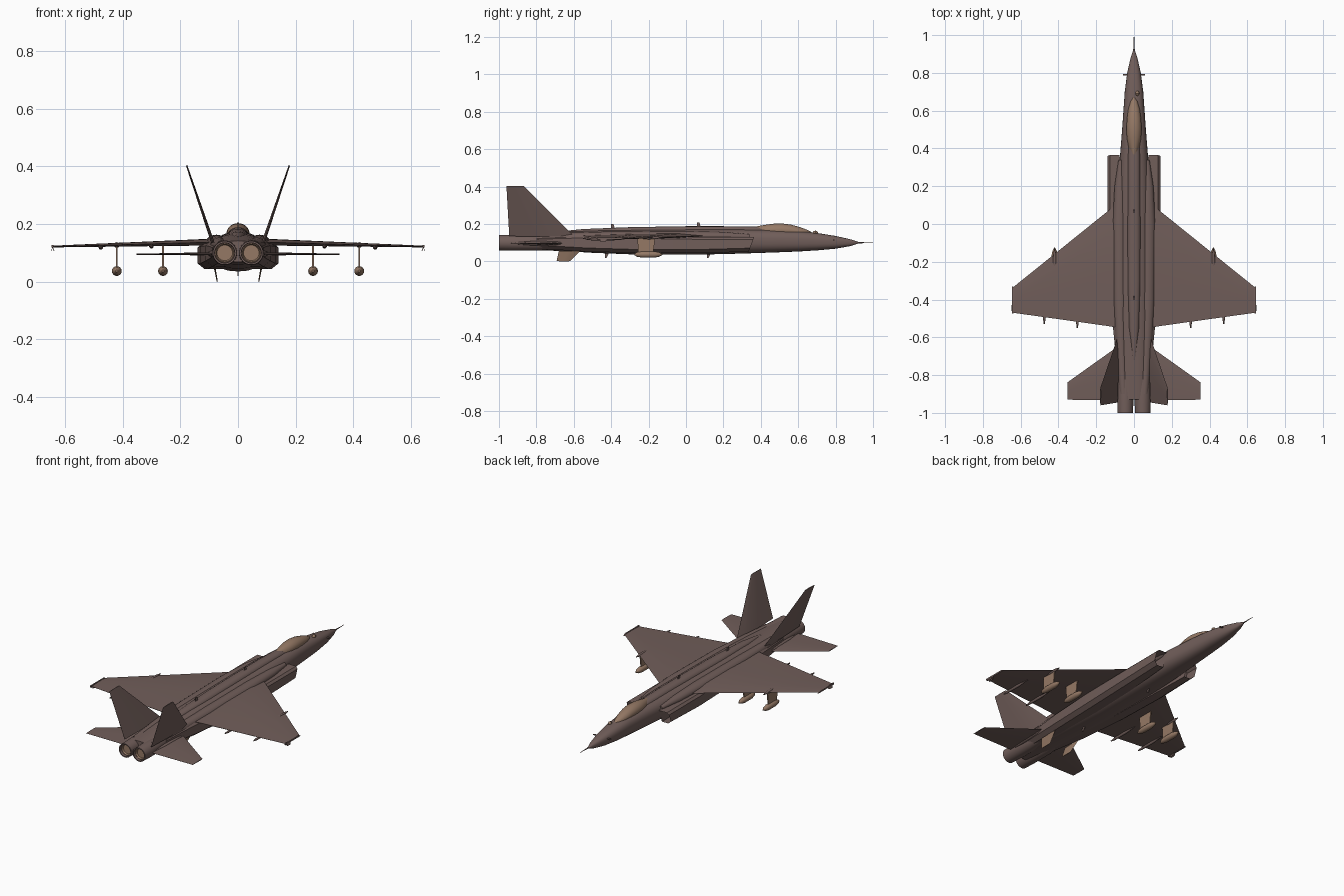
import bpy, bmesh, math
from mathutils import Vector


def material(name, rgb):
    m = bpy.data.materials.new(name)
    m.diffuse_color = (*rgb, 1)
    return m


PAINT = material("brown_paint", (0.165, 0.112, 0.102))
TAN = material("tan", (0.30, 0.19, 0.13))


def finish(name, bm, mat, mirror=False, angle=35):
    bmesh.ops.recalc_face_normals(bm, faces=bm.faces)
    me = bpy.data.meshes.new(name)
    bm.to_mesh(me)
    bm.free()
    me.materials.append(mat)
    ob = bpy.data.objects.new(name, me)
    bpy.context.collection.objects.link(ob)
    bpy.ops.object.select_all(action='DESELECT')
    ob.select_set(True)
    bpy.context.view_layer.objects.active = ob
    bpy.ops.object.shade_smooth_by_angle(angle=math.radians(angle))
    if mirror:
        ob.modifiers.new("mirror", 'MIRROR').use_mirror_merge = False
    return ob


def skin(bm, rings):
    """Bridge closed rings of points and cap both ends."""
    vs = [[bm.verts.new(p) for p in r] for r in rings]
    n = len(vs[0])
    for a, b in zip(vs, vs[1:]):
        for i in range(n):
            j = (i + 1) % n
            bm.faces.new((a[i], a[j], b[j], b[i]))
    return bm.faces.new(vs[0]), bm.faces.new(vs[-1])


def body(name, sections, mat, n=32, power=2.0, mirror=False):
    """Loft of rounded sections: (y, centre x, half width, bottom, top)."""
    rings = []
    for y, cx, w, lo, hi in sections:
        ring = []
        for i in range(n):
            t = 2 * math.pi * i / n
            c, s = math.cos(t), math.sin(t)
            ex = 2 / power
            ring.append((cx + w * math.copysign(abs(c) ** ex, c), y,
                         (lo + hi) / 2 + (hi - lo) / 2 * math.copysign(abs(s) ** ex, s)))
        rings.append(ring)
    bm = bmesh.new()
    skin(bm, rings)
    return finish(name, bm, mat, mirror)


def surface(name, stations, mat, normal=(0, 0, 1)):
    """Thin wing from (leading point, trailing point, thickness) stations."""
    rings = []
    nv = Vector(normal).normalized()
    for lead, trail, t in stations:
        a, b = Vector(lead), Vector(trail)
        rings.append([a, a.lerp(b, .2) + nv * t * .5, a.lerp(b, .55) + nv * t * .45, b + nv * t * .04,
                      b - nv * t * .04, a.lerp(b, .55) - nv * t * .45, a.lerp(b, .2) - nv * t * .5])
    bm = bmesh.new()
    skin(bm, rings)
    return finish(name, bm, mat, True, 20)


def plate(name, outline, t, mat, mirror=True):
    """Outline in 3D, thickened along x."""
    bm = bmesh.new()
    skin(bm, [[(x + s * t / 2, y, z) for x, y, z in outline] for s in (-1, 1)])
    return finish(name, bm, mat, mirror)


def lathe(name, x, z, profile, mat, n=24, mirror=True):
    """Round part along y from (y, radius) pairs."""
    return body(name, [(y, x, r, z - r, z + r) for y, r in profile], mat, n, 2.0, mirror)


# Fuselage, spine and canopy
body("fuselage", [(.925, 0, .003, .097, .103), (.88, 0, .018, .082, .118), (.80, 0, .036, .068, .136),
                  (.70, 0, .049, .059, .152), (.60, 0, .056, .053, .163), (.50, 0, .063, .049, .168),
                  (.36, 0, .074, .044, .172), (.20, 0, .082, .039, .173), (.0, 0, .085, .036, .172),
                  (-.25, 0, .085, .036, .17), (-.5, 0, .085, .046, .165), (-.65, 0, .082, .055, .158),
                  (-.8, 0, .078, .06, .15), (-.93, 0, .07, .068, .142)], PAINT, 40, 2.5)
body("spine", [(.46, 0, .03, .12, .176), (.36, 0, .034, .12, .186), (.2, 0, .035, .12, .188),
               (.0, 0, .036, .12, .188), (-.3, 0, .036, .12, .183), (-.55, 0, .029, .12, .173),
               (-.72, 0, .008, .12, .156)], PAINT, 24, 2.4)
body("canopy", [(.672, 0, .004, .142, .156), (.65, 0, .018, .135, .168), (.61, 0, .030, .13, .183),
                (.56, 0, .037, .13, .197), (.51, 0, .040, .13, .203), (.46, 0, .038, .13, .201),
                (.41, 0, .030, .13, .193), (.36, 0, .012, .13, .184)], TAN, 28)
lathe("nose_probe", 0, .1, [(.91, .005), (.95, .0025), (1.0, .001)], PAINT, 8, False)
lathe("sensor_ball", .018, .154, [(.705, .002), (.70, .008), (.692, .011), (.683, .008), (.678, .002)], TAN, 16, False)
for y, h in ((-.39, .2), (.07, .207)):
    plate("upper_antenna", [(0, y - .012, .17), (0, y + .012, .17), (0, y + .002, h), (0, y - .012, h)], .004, PAINT, False)
for y in (-.42, .125):
    plate("lower_antenna", [(0, y - .012, .06), (0, y + .016, .06), (0, y - .004, .019), (0, y - .014, .019)], .004, PAINT, False)
plate("nose_vane", [(.045, .785, .112), (.045, .795, .112), (.045, .795, .116), (.045, .785, .116)], .025, PAINT)

# Intake trunks with raked, hollow mouths
bm = bmesh.new()
rings = []
for y, xi, xo, lo, hi, rake in ((.35, .076, .14, .052, .13, .03), (.06, .06, .14, .044, .13, 0),
                                (-.25, .05, .13, .044, .135, 0), (-.54, .04, .112, .053, .137, 0),
                                (-.66, .04, .10, .06, .135, 0), (-.80, .04, .088, .068, .13, 0)):
    c = .012
    pts = [(xi, lo), (xo - c * 2, lo), (xo, lo + c * 1.6), (xo, hi - c), (xo - c, hi), (xi, hi)]
    rings.append([(x, y + rake * ((z - lo) / (hi - lo) - .5), z) for x, z in pts])
front, _ = skin(bm, rings)
bmesh.ops.inset_region(bm, faces=[front], thickness=.005)
bmesh.ops.translate(bm, verts=front.verts, vec=(0, -.08, 0))
finish("intake_trunk", bm, PAINT, True)

# Shoulder fairings between the trunks and the spine
body("shoulder", [(.34, .07, .012, .12, .145), (.2, .073, .03, .11, .158), (0, .075, .038, .105, .163),
                  (-.4, .073, .036, .105, .16), (-.65, .066, .03, .10, .153), (-.9, .055, .02, .1, .143)],
     PAINT, 20, 2, True)

# Wings, tailplanes and canted fins
surface("wing", [((.05, .14, .138), (.05, -.555, .138), .026), ((.14, .067, .136), (.14, -.54, .136), .022),
                 ((.64, -.335, .122), (.64, -.47, .122), .006)], PAINT)
surface("tailplane", [((.06, -.63, .097), (.06, -.935, .097), .012),
                      ((.352, -.838, .095), (.352, -.93, .095), .004)], PAINT)
surface("fin", [((.087, -.60, .135), (.087, -.945, .135), .012),
                ((.178, -.867, .403), (.178, -.96, .403), .005)], PAINT, (.27, 0, -.09))
surface("ventral_fin", [((.082, -.565, .055), (.082, -.68, .055), .006),
                        ((.072, -.62, .001), (.072, -.692, .001), .004)], TAN, (1, 0, -.2))
body("tail_root_fairing", [(-.6, .088, .004, .093, .101), (-.7, .093, .012, .086, .108),
                           (-.83, .09, .012, .086, .108), (-.93, .082, .005, .093, .101)], PAINT, 12, 2, True)

# Engines: outer pipe with recessed nozzle disc
lathe("engine_pipe", .046, .1, [(-.65, .03), (-.8, .043), (-.93, .043), (-1.0, .041), (-1.0, .035), (-.97, .033)], PAINT, 32)
lathe("nozzle", .046, .1, [(-.97, .0335), (-.985, .0335), (-.986, .031), (-.976, .027), (-.976, .001)], TAN, 32)

# Underwing stores on pylons
for x, wz in ((.26, .132), (.42, .128)):
    plate("pylon", [(x, -.26, wz), (x, -.165, wz), (x, -.175, .045), (x, -.255, .045)], .006, TAN)
    lathe("store", x, .037, [(-.275, .004), (-.262, .012), (-.235, .017), (-.17, .017), (-.145, .012), (-.125, .002)], TAN, 16)

# Flap fairings, leading edge pods and wing tip rails
for x, y, z in ((.30, -.55, .123), (.475, -.53, .119)):
    lathe("flap_fairing", x, z, [(y, .003), (y + .03, .007), (y + .12, .008), (y + .2, .002)], PAINT, 12)
lathe("leading_edge_pod", .42, .127, [(-.13, .002), (-.155, .007), (-.2, .01), (-.26, .003)], PAINT, 12)
plate("tip_rail", [(.642, -.475, .118), (.642, -.33, .118), (.642, -.345, .127), (.642, -.475, .127)], .007, PAINT)
for s in (-1, 1):
    plate("tip_vane", [(.642 + s * .005, -.46, .106), (.642 + s * .005, -.43, .106),
                       (.642, -.42, .12), (.642, -.46, .12)], .002, PAINT)
